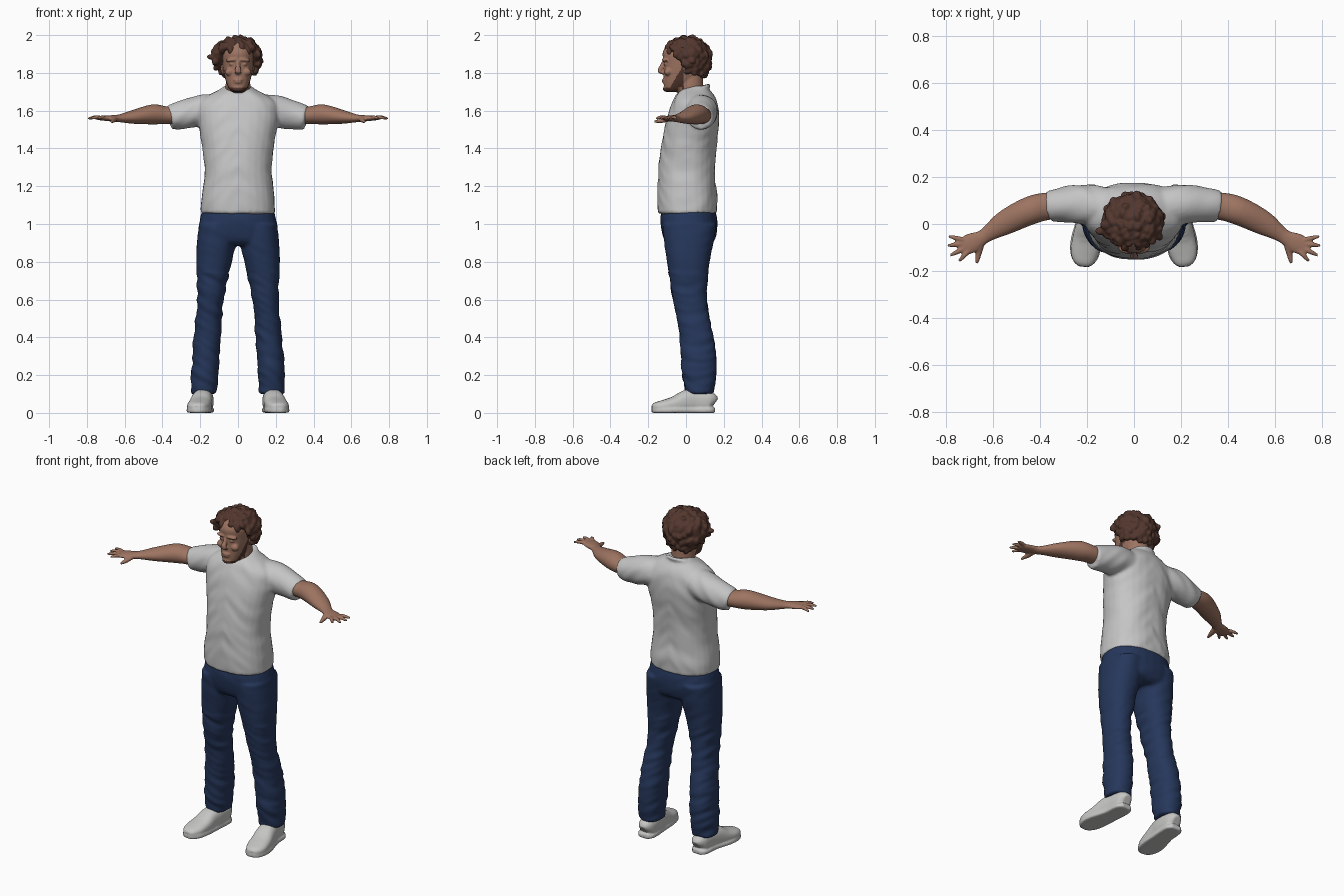
import bpy, bmesh, math, random
from mathutils import Vector, Matrix, noise

if "Cube" in bpy.data.objects:
    bpy.data.objects.remove(bpy.data.objects["Cube"])

random.seed(4)


def material(name, rgb):
    m = bpy.data.materials.new(name)
    m.diffuse_color = (*rgb, 1)
    m.use_nodes = True
    m.node_tree.nodes["Principled BSDF"].inputs["Base Color"].default_value = m.diffuse_color
    return m


SKIN = material("skin", (0.34, 0.175, 0.12))
SHIRT = material("white_cotton", (0.56, 0.56, 0.56))
DENIM = material("blue_denim", (0.019, 0.038, 0.105))
HAIR = material("brown_hair", (0.085, 0.038, 0.027))
SHOE = material("white_shoe", (0.56, 0.56, 0.55))


def tube(bm, sections, vertical=False, power=2.0, n=28, sub=4):
    """Loft ellipses (x, y, z, half_width, half_height) along a smooth path."""
    s = [Vector(p) for p in sections]
    pts = []
    for i in range(len(s) - 1):
        p0, p1, p2, p3 = s[max(i - 1, 0)], s[i], s[i + 1], s[min(i + 2, len(s) - 1)]
        for k in range(sub):
            t = k / sub
            pts.append(0.5 * (2 * p1 + (p2 - p0) * t + (2 * p0 - 5 * p1 + 4 * p2 - p3) * t * t
                              + (3 * p1 - p0 - 3 * p2 + p3) * t ** 3))
    pts.append(s[-1])
    ref = Vector((0, 1, 0)) if vertical else Vector((0, 0, 1))
    rings = []
    for i, p in enumerate(pts):
        d = Vector((pts[min(i + 1, len(pts) - 1)] - pts[max(i - 1, 0)])[:3]).normalized()
        d = Vector((0, 0, 1)) if vertical else d
        side = ref.cross(d).normalized()
        up = d.cross(side)
        ring = []
        for j in range(n):
            c, q = math.cos(j * math.tau / n), math.sin(j * math.tau / n)
            u = math.copysign(abs(c) ** (2 / power), c) * p[3]
            v = math.copysign(abs(q) ** (2 / power), q) * p[4]
            ring.append(bm.verts.new(Vector(p[:3]) + side * u + up * v))
        rings.append(ring)
    for a, b in zip(rings, rings[1:]):
        for j in range(n):
            bm.faces.new((a[j], a[(j + 1) % n], b[(j + 1) % n], b[j]))
    bm.faces.new(rings[0])
    bm.faces.new(rings[-1])


def column(bm, rows, cx=0, power=2.0):
    """Vertical loft from rows of (z, half_width, y_front, y_back)."""
    tube(bm, [(cx, (f + k) / 2, z, a, (k - f) / 2) for z, a, f, k in rows], True, power)


def blob(bm, centre, size, turn=(0, 0, 0)):
    rot = Matrix.Rotation(turn[2], 4, 'Z') @ Matrix.Rotation(turn[1], 4, 'Y') @ Matrix.Rotation(turn[0], 4, 'X')
    m = Matrix.Translation(centre) @ rot @ Matrix.Diagonal((*size, 1))
    bmesh.ops.create_icosphere(bm, subdivisions=3, radius=1, matrix=m)


def finish(bm, name, mats, voxel=None, smooth=2, fold=None, angle=60):
    """Turn the lofts into one object, optionally fused into a single skin."""
    bmesh.ops.recalc_face_normals(bm, faces=bm.faces)
    me = bpy.data.meshes.new(name)
    bm.to_mesh(me)
    bm.free()
    ob = bpy.data.objects.new(name, me)
    bpy.context.collection.objects.link(ob)
    if voxel:
        r = ob.modifiers.new("fuse", 'REMESH')
        r.mode, r.voxel_size = 'VOXEL', voxel
        f = ob.modifiers.new("soften", 'SMOOTH')
        f.factor, f.iterations = 0.5, smooth
        deps = bpy.context.evaluated_depsgraph_get()
        ob.data = bpy.data.meshes.new_from_object(ob.evaluated_get(deps))
        ob.modifiers.clear()
    if fold:
        moves = [v.normal * fold(v.co) for v in ob.data.vertices]
        for v, d in zip(ob.data.vertices, moves):
            v.co += d
    ob.data.materials.clear()
    for m in mats:
        ob.data.materials.append(m)
    bpy.context.view_layer.objects.active = ob
    ob.select_set(True)
    bpy.ops.object.shade_smooth_by_angle(angle=math.radians(angle))
    ob.select_set(False)
    return ob


# shirt: torso, sleeves and collar rim
bm = bmesh.new()
column(bm, [(1.055, .198, -.148, .165), (1.12, .196, -.152, .166), (1.2, .186, -.15, .158),
            (1.3, .178, -.145, .155), (1.4, .187, -.132, .16), (1.5, .205, -.115, .172),
            (1.58, .215, -.095, .175), (1.64, .205, -.073, .165), (1.68, .155, -.055, .148),
            (1.71, .1, -.025, .125), (1.73, .07, .02, .11)], power=2.3)
for s in (-1, 1):
    tube(bm, [(s * .08, .07, 1.605, .08, .085), (s * .2, .083, 1.597, .085, .085),
              (s * .3, .083, 1.575, .075, .075), (s * .362, .075, 1.562, .067, .062)])
rim = [Vector((.078 * math.cos(t), .035 + .085 * math.sin(t), 1.703 + .03 * math.sin(t)))
       for t in (k * math.tau / 24 for k in range(25))]
for p in rim:
    blob(bm, p, (.014, .012, .012))
finish(bm, "shirt", [SHIRT], .009, 4,
       lambda c: .005 * noise.noise(Vector((c.x * 9, c.y * 9, c.z * 16 + abs(c.x) * 14))))

# trousers: hips and two legs
bm = bmesh.new()
column(bm, [(1.09, .185, -.125, .15), (1.03, .2, -.136, .164), (.97, .208, -.13, .165),
            (.91, .195, -.112, .15), (.885, .15, -.08, .12)], power=2.3)
for s in (-1, 1):
    tube(bm, [(s * .11, .018, 1.0, .098, .142), (s * .115, .015, .9, .103, .13), (s * .127, .012, .8, .094, .113),
              (s * .137, .015, .7, .081, .1), (s * .146, .022, .6, .071, .09), (s * .155, .038, .5, .069, .086),
              (s * .163, .055, .4, .071, .09), (s * .17, .066, .3, .072, .094),
              (s * .175, .07, .2, .072, .089), (s * .177, .073, .1, .068, .074)], True, 2.2)
finish(bm, "trousers", [DENIM], .009, 4,
       lambda c: .0075 * noise.noise(Vector((c.x * 8, c.y * 8, c.z * 26 + c.x * 14))) * (1 if c.z < .75 else .3))

# bare arms with hands
for s, side in ((-1, "right"), (1, "left")):
    bm = bmesh.new()
    tube(bm, [(s * .29, .08, 1.575, .055, .05), (s * .38, .074, 1.576, .059, .047), (s * .45, .054, 1.58, .06, .053),
              (s * .55, .005, 1.567, .052, .037), (s * .62, -.04, 1.56, .034, .022), (s * .65, -.06, 1.559, .032, .018),
              (s * .69, -.08, 1.56, .042, .015), (s * .73, -.1, 1.56, .037, .011), (s * .742, -.106, 1.56, .03, .008)])
    for bx, by, tx, ty in ((.725, -.068, .79, -.052), (.73, -.085, .794, -.092),
                           (.725, -.105, .783, -.134), (.705, -.115, .745, -.158)):
        mid = ((bx + tx) / 2, (by + ty) / 2)
        tube(bm, [(s * bx, by, 1.562, .011, .011), (s * mid[0], mid[1], 1.564, .0105, .01),
                  (s * tx, ty, 1.558, .006, .006)], n=12)
    tube(bm, [(s * .655, -.085, 1.557, .019, .014), (s * .662, -.125, 1.547, .014, .012),
              (s * .67, -.168, 1.542, .007, .007)], n=12)
    finish(bm, side + "_arm", [SKIN], .0055, 2)

# head, neck and facial forms
bm = bmesh.new()
column(bm, [(1.6, .07, -.03, .11), (1.68, .066, -.04, .1), (1.73, .066, -.045, .092), (1.8, .06, -.04, .09)])
column(bm, [(1.698, .03, -.1, -.03), (1.715, .047, -.115, 0), (1.755, .064, -.118, .05), (1.8, .074, -.118, .09),
            (1.85, .081, -.118, .11), (1.91, .081, -.123, .11), (1.96, .055, -.09, .08)], power=2.25)
tube(bm, [(0, -.112, 1.868, .009, .01), (0, -.127, 1.835, .012, .012), (0, -.14, 1.81, .018, .011),
          (0, -.12, 1.8, .016, .008)], n=16)
blob(bm, (0, -.117, 1.763), (.026, .011, .006))
blob(bm, (0, -.116, 1.751), (.022, .011, .007))
blob(bm, (0, -.106, 1.715), (.03, .016, .015))
for s in (-1, 1):
    blob(bm, (s * .036, -.113, 1.868), (.032, .013, .009), (0, s * .1, s * .3))
    blob(bm, (s * .034, -.106, 1.846), (.014, .012, .007))
    blob(bm, (s * .045, -.095, 1.805), (.025, .021, .021))
    blob(bm, (s * .08, .003, 1.825), (.011, .02, .033), (.2, 0, s * -.3))
head = finish(bm, "head", [SKIN, HAIR], .005, 2)
# beard follows the jaw from the sideburns to the chin
for f in head.data.polygons:
    c = f.center
    jaw = 1.722 + max(0, c.y + .085) * 1.7
    if -.125 < c.y < -.012 and c.z > 1.69 and c.z < min(jaw, 1.86) and (c.y < -.045 or abs(c.x) > .05):
        f.material_index = 1

# wavy hair: overlapping locks around the skull
bm = bmesh.new()
blob(bm, (0, .03, 1.885), (.108, .098, .098))
edge = ((-.2, 1.938), (-.105, 1.933), (-.06, 1.905), (-.02, 1.85), (.02, 1.815), (.06, 1.785), (.2, 1.78))
for i in range(300):
    h = 1 - 2 * (i + .5) / 300
    r, t = math.sqrt(1 - h * h), i * 2.39996
    p = Vector((-.004 + .114 * r * math.cos(t), .004 + .11 * r * math.sin(t), 1.885 + h * (.088 if h > 0 else .15)))
    low = next(z0 + (z1 - z0) * (p.y - y0) / (y1 - y0)
               for (y0, z0), (y1, z1) in zip(edge, edge[1:]) if p.y <= y1)
    if p.z < low:
        continue
    p += Vector([random.uniform(-.007, .007) for _ in range(3)])
    k = random.uniform(.8, 1.1)
    blob(bm, p, (.017 * k, .022 * k, .03 * k), [random.uniform(-.9, .9) for _ in range(3)])
blob(bm, (-.143, -.03, 1.885), (.022, .018, .014))
finish(bm, "hair", [HAIR], .006, 1)

# shoes with sole, tongue and laces
for s, side in ((-1, "right"), (1, "left")):
    bm = bmesh.new()
    tube(bm, [(s * .178, .148, .045, .024, .036), (s * .178, .125, .056, .046, .055), (s * .182, .05, .062, .053, .062),
              (s * .19, 0, .06, .056, .06), (s * .2, -.06, .044, .061, .044), (s * .21, -.12, .034, .06, .034),
              (s * .214, -.16, .028, .045, .027), (s * .216, -.176, .022, .024, .016)], power=2.5)
    tube(bm, [(s * .178, .153, .014, .028, .014), (s * .18, .12, .014, .052, .014), (s * .186, .03, .014, .055, .014),
              (s * .203, -.07, .014, .066, .014), (s * .21, -.13, .014, .061, .014),
              (s * .214, -.165, .014, .043, .014), (s * .216, -.182, .014, .02, .012)], power=5)
    for y, z in ((.0, .117), (-.022, .107), (-.044, .095), (-.066, .083)):
        blob(bm, (s * (.19 - y * .16), y, z), (.03, .006, .006))
    finish(bm, side + "_shoe", [SHOE], .006, 1)
